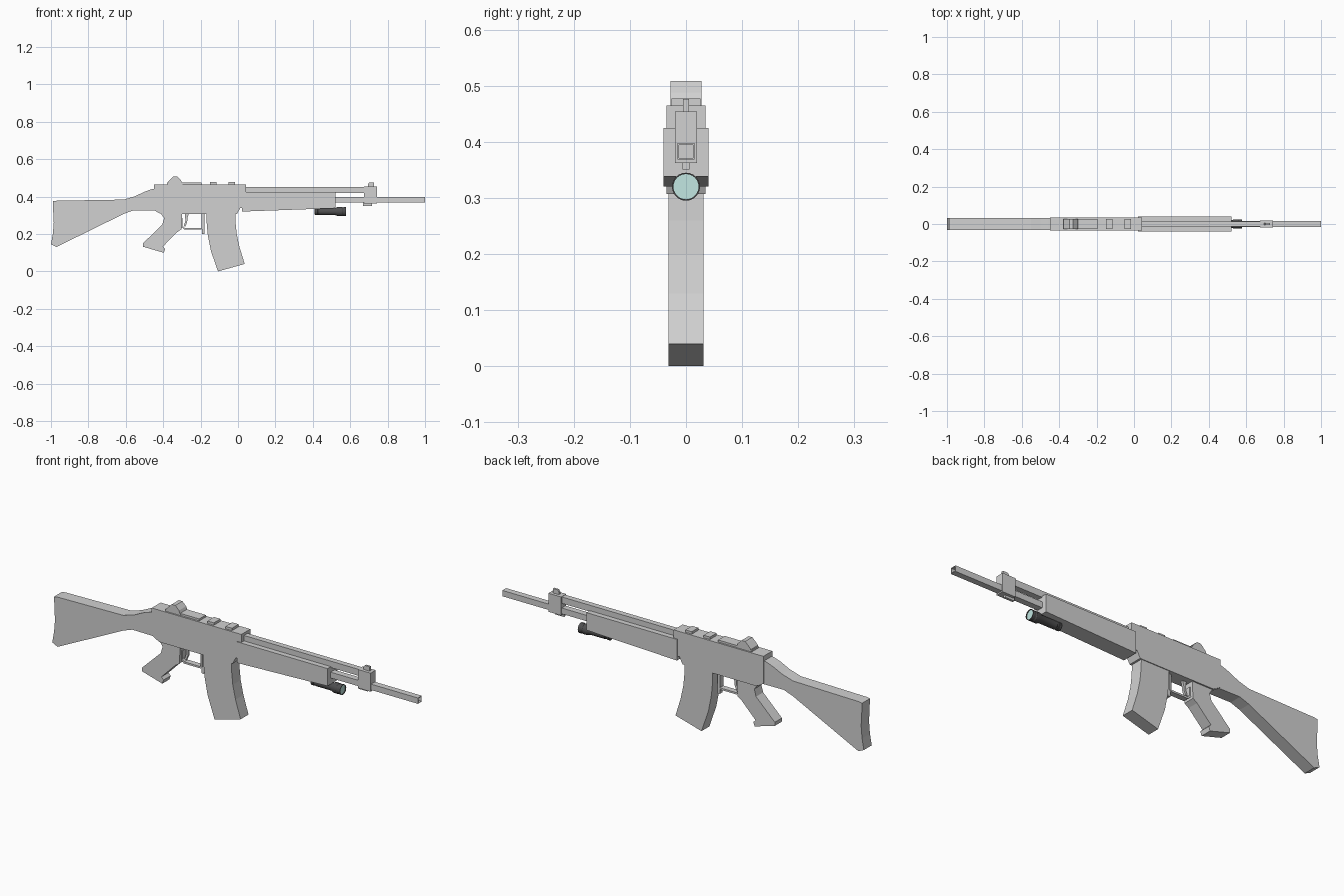
import bpy, bmesh, math


def material(name, rgb):
    m = bpy.data.materials.new(name)
    m.diffuse_color = (*rgb, 1)
    return m


GREY = material("grey", (0.64, 0.64, 0.64))
DARK = material("dark_grey", (0.08, 0.08, 0.082))
GLASS = material("pale_teal", (0.54, 0.80, 0.76))


def finish(bm, name, *mats):
    bmesh.ops.recalc_face_normals(bm, faces=bm.faces)
    me = bpy.data.meshes.new(name)
    bm.to_mesh(me)
    bm.free()
    for m in mats:
        me.materials.append(m)
    ob = bpy.data.objects.new(name, me)
    bpy.context.collection.objects.link(ob)
    return ob


def prism(name, pts, half, mat=GREY):
    """Side profile (x, z) extruded across y from -half to +half."""
    bm = bmesh.new()
    face = bm.faces.new([bm.verts.new((x, -half, z)) for x, z in pts])
    ext = bmesh.ops.extrude_face_region(bm, geom=[face])
    for v in ext["geom"]:
        if isinstance(v, bmesh.types.BMVert):
            v.co.y = half
    return finish(bm, name, mat)


def box(name, x0, x1, z0, z1, half, mat=GREY):
    return prism(name, [(x0, z0), (x1, z0), (x1, z1), (x0, z1)], half, mat)


# Shoulder stock with hollowed butt and curved wrist
prism("stock", [
    (-0.99, 0.375), (-0.97, 0.378), (-0.61, 0.384), (-0.55, 0.402), (-0.50, 0.426),
    (-0.46, 0.44), (-0.42, 0.44), (-0.42, 0.31), (-0.445, 0.325), (-0.56, 0.326),
    (-0.61, 0.308), (-0.97, 0.131), (-1.0, 0.145), (-0.99, 0.20), (-0.985, 0.26),
    (-0.988, 0.32)], 0.031)

# Receiver
prism("receiver", [
    (-0.45, 0.465), (0.043, 0.465), (0.043, 0.34), (0.012, 0.34), (-0.005, 0.307),
    (-0.41, 0.307), (-0.445, 0.327), (-0.45, 0.33)], 0.035)

# Rear sight, its base and the two top lugs
box("rear_sight_base", -0.38, -0.195, 0.46, 0.475, 0.026)
prism("rear_sight", [
    (-0.378, 0.465), (-0.375, 0.478), (-0.352, 0.502), (-0.345, 0.508),
    (-0.325, 0.508), (-0.305, 0.488), (-0.295, 0.465)], 0.028)
for i, x in enumerate((-0.15, -0.05)):
    box(f"top_lug_{i + 1}", x, x + 0.035, 0.46, 0.477, 0.026)

# Handguard and gas tube
prism("handguard", [(0.022, 0.425), (0.52, 0.425), (0.52, 0.338), (0.022, 0.32)], 0.04)
box("gas_tube", 0.03, 0.70, 0.42, 0.452, 0.014)

# Front sight block, lower lug and post
box("front_sight_block", 0.673, 0.743, 0.362, 0.454, 0.02)
box("front_sight_lug", 0.667, 0.717, 0.351, 0.37, 0.006)
prism("front_sight_post", [
    (0.695, 0.45), (0.728, 0.45), (0.728, 0.476), (0.702, 0.476), (0.695, 0.466)], 0.005)

# Square barrel with a recessed muzzle
bm = bmesh.new()
bmesh.ops.create_cube(bm, size=1)
for v in bm.verts:
    v.co = (1.0 if v.co.x > 0 else 0.5, v.co.y * 0.03, 0.383 + v.co.z * 0.029)
bm.faces.ensure_lookup_table()
end = max(bm.faces, key=lambda f: f.calc_center_median().x)
bmesh.ops.inset_individual(bm, faces=[end], thickness=0.004)
ext = bmesh.ops.extrude_discrete_faces(bm, faces=[end])
for v in ext["faces"][0].verts:
    v.co.x -= 0.03
finish(bm, "barrel", GREY)

# Curved magazine
prism("magazine", [
    (-0.168, 0.32), (-0.167, 0.25), (-0.161, 0.19), (-0.145, 0.11), (-0.107, 0.0),
    (0.036, 0.04), (0.008, 0.13), (-0.007, 0.20), (-0.013, 0.26), (-0.015, 0.32)], 0.031)

# Pistol grip
prism("grip", [
    (-0.415, 0.312), (-0.395, 0.285), (-0.405, 0.25), (-0.508, 0.15), (-0.508, 0.132),
    (-0.397, 0.10), (-0.39, 0.12), (-0.402, 0.132), (-0.325, 0.21), (-0.303, 0.225),
    (-0.298, 0.32)], 0.028)

# Trigger guard, trigger and magazine catch
prism("trigger_guard", [
    (-0.305, 0.285), (-0.305, 0.24), (-0.288, 0.224), (-0.195, 0.224), (-0.187, 0.235),
    (-0.187, 0.315), (-0.196, 0.315), (-0.196, 0.233), (-0.285, 0.233), (-0.296, 0.244),
    (-0.296, 0.285)], 0.014)
prism("trigger", [
    (-0.285, 0.315), (-0.262, 0.315), (-0.27, 0.285), (-0.272, 0.262), (-0.282, 0.24),
    (-0.29, 0.244), (-0.281, 0.27)], 0.006)
box("magazine_catch", -0.193, -0.18, 0.2, 0.315, 0.01)

# Flashlight: turned profile (x, radius) with a glass lens at the end
profile = [(0.41, 0.016), (0.413, 0.019), (0.425, 0.019), (0.427, 0.0175), (0.435, 0.0175),
           (0.437, 0.019), (0.52, 0.019), (0.535, 0.025), (0.555, 0.025), (0.558, 0.023),
           (0.565, 0.023), (0.568, 0.025), (0.578, 0.025), (0.578, 0.0225), (0.574, 0.0225)]
N = 24
bm = bmesh.new()
rings = [[bm.verts.new((x, r * math.cos(2 * math.pi * k / N),
                        0.32 + r * math.sin(2 * math.pi * k / N))) for k in range(N)]
         for x, r in profile]
for a, b in zip(rings, rings[1:]):
    for k in range(N):
        bm.faces.new((a[k], a[(k + 1) % N], b[(k + 1) % N], b[k]))
bm.faces.new(rings[0])
bm.faces.new(rings[-1]).material_index = 1
light = finish(bm, "flashlight", DARK, GLASS)
bpy.context.view_layer.objects.active = light
light.select_set(True)
bpy.ops.object.shade_smooth_by_angle(angle=math.radians(30))
